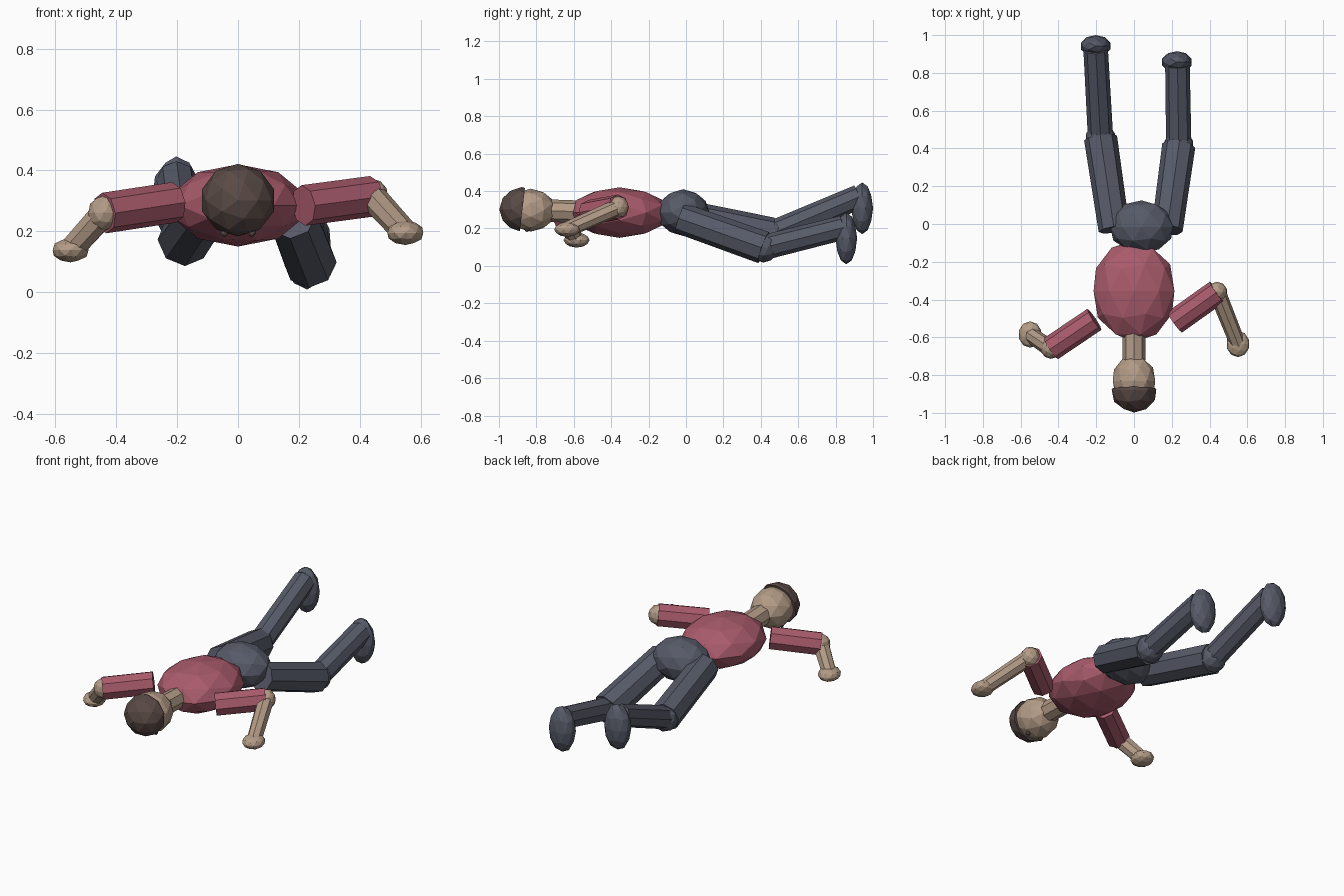
import bpy, bmesh
from math import pi
from mathutils import Vector, Matrix

cube = bpy.data.objects.get("Cube")
if cube:
    bpy.data.objects.remove(cube)


def material(name, rgb):
    m = bpy.data.materials.new(name)
    m.use_nodes = True
    m.diffuse_color = (*rgb, 1)
    m.node_tree.nodes["Principled BSDF"].inputs["Base Color"].default_value = (*rgb, 1)
    return m


shirt = material("shirt rose", (0.40, 0.105, 0.15))
trousers = material("trouser slate", (0.095, 0.105, 0.14))
skin = material("skin tan", (0.45, 0.33, 0.24))
hair = material("hair brown", (0.10, 0.068, 0.06))


def finish(name, bm, mat):
    mesh = bpy.data.meshes.new(name)
    bm.to_mesh(mesh)
    bm.free()
    mesh.materials.append(mat)
    ob = bpy.data.objects.new(name, mesh)
    bpy.context.collection.objects.link(ob)
    return ob


def ball(name, centre, radii, mat, lying=False, cut=None):
    """Faceted ellipsoid; lying puts its pole along y, cut = (point, normal) removes a side."""
    bm = bmesh.new()
    bmesh.ops.create_icosphere(bm, subdivisions=2, radius=1)
    if lying:
        bm.transform(Matrix.Rotation(pi / 2, 4, "X"))
    bm.transform(Matrix.Translation(centre) @ Matrix.Diagonal((*radii, 1)))
    if cut:
        bmesh.ops.bisect_plane(bm, geom=bm.verts[:] + bm.edges[:] + bm.faces[:],
                               plane_co=cut[0], plane_no=cut[1], clear_outer=True)
        bmesh.ops.holes_fill(bm, edges=[e for e in bm.edges if e.is_boundary])
    return finish(name, bm, mat)


def limb(name, start, end, r1, r2, mat):
    """Eight-sided capped tube between two points."""
    a, b = Vector(start), Vector(end)
    bm = bmesh.new()
    bmesh.ops.create_cone(bm, cap_ends=True, segments=8, radius1=r1, radius2=r2,
                          depth=(b - a).length)
    bm.transform(Matrix.Translation((a + b) / 2) @ (b - a).to_track_quat("Z", "Y").to_matrix().to_4x4())
    return finish(name, bm, mat)


# Trunk
ball("torso", (0, -0.355, 0.285), (0.225, 0.27, 0.135), shirt, lying=True)
hips = ball("hips", (0.04, -0.015, 0.285), (0.175, 0.14, 0.125), trousers, lying=True)

# Head, hair cap and eyes
limb("neck", (0, -0.72, 0.295), (0, -0.58, 0.29), 0.06, 0.06, skin)
ball("head", (0, -0.83, 0.298), (0.118, 0.135, 0.115), skin, lying=True)
ball("hair", (0, -0.878, 0.302), (0.124, 0.12, 0.12), hair, lying=True,
     cut=((0, -0.875, 0.3), (0, 1, -0.12)))
for side, x in (("left", 0.045), ("right", -0.045)):
    ball(side + "_eye", (x, -0.85, 0.195), (0.013, 0.013, 0.013), hair)

# Arms: shoulder, elbow, wrist
arms = {
    "left": ((0.215, -0.52, 0.285), (0.44, -0.36, 0.315), (0.55, -0.635, 0.195)),
    "right": ((-0.21, -0.505, 0.295), (-0.44, -0.66, 0.26), (-0.55, -0.585, 0.138)),
}
for side, (shoulder, elbow, wrist) in arms.items():
    limb(side + "_upper_arm", shoulder, elbow, 0.067, 0.067, shirt)
    ball(side + "_elbow", elbow, (0.054, 0.054, 0.058), skin)
    limb(side + "_forearm", elbow, wrist, 0.046, 0.042, skin)
    ball(side + "_hand", wrist, (0.062, 0.07, 0.04), skin)

# Legs: hip, knee, ankle, foot centre
legs = {
    "left": ((0.175, -0.03, 0.255), (0.237, 0.415, 0.098), (0.23, 0.84, 0.205), (0.227, 0.857, 0.147)),
    "right": ((-0.105, -0.03, 0.275), (-0.177, 0.455, 0.172), (-0.203, 0.925, 0.37), (-0.203, 0.942, 0.308)),
}
for side, (hip, knee, ankle, foot) in legs.items():
    limb(side + "_thigh", hip, knee, 0.083, 0.088, trousers)
    ball(side + "_knee", knee, (0.08, 0.08, 0.08), trousers)
    limb(side + "_shin", knee, ankle, 0.067, 0.065, trousers)
    ball(side + "_foot", foot, (0.082, 0.058, 0.138), trousers)
